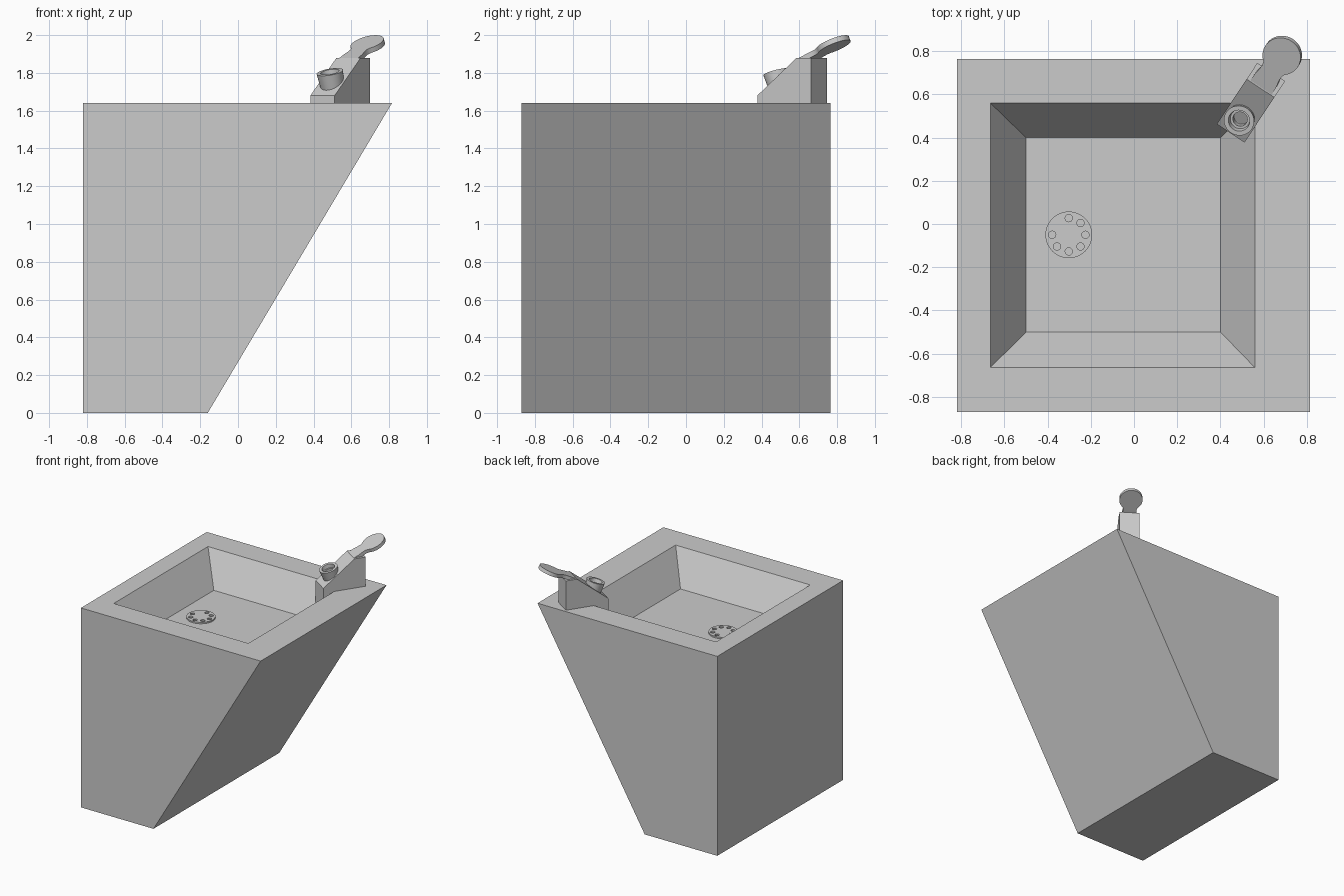
import bpy, bmesh, math
from mathutils import Matrix, Vector

if "Cube" in bpy.data.objects:
    bpy.data.objects.remove(bpy.data.objects["Cube"])

RIM, FLOOR = 1.64, 1.385


def finish(name, bm, matrix=None, smooth=False):
    if matrix:
        bm.transform(matrix)
    bmesh.ops.recalc_face_normals(bm, faces=bm.faces)
    mesh = bpy.data.meshes.new(name)
    bm.to_mesh(mesh)
    bm.free()
    ob = bpy.data.objects.new(name, mesh)
    bpy.context.collection.objects.link(ob)
    if smooth:
        bpy.ops.object.select_all(action='DESELECT')
        ob.select_set(True)
        bpy.context.view_layer.objects.active = ob
        bpy.ops.object.shade_smooth_by_angle(angle=math.radians(35))
    return ob


def rect(bm, x0, x1, y0, y1, z):
    return [bm.verts.new((x, y, z)) for x, y in ((x0, y0), (x1, y0), (x1, y1), (x0, y1))]


def extrude(bm, pts, vec):
    face = bm.faces.new([bm.verts.new(p) for p in pts])
    new = bmesh.ops.extrude_face_region(bm, geom=[face])['geom']
    bmesh.ops.translate(bm, vec=vec, verts=[g for g in new if isinstance(g, bmesh.types.BMVert)])


def cylinder(bm, r, depth, loc, n=32):
    bmesh.ops.create_cone(bm, cap_ends=True, segments=n, radius1=r, radius2=r,
                          depth=depth, matrix=Matrix.Translation(loc))


# Pedestal with slanted side and tapered basin, as stacked rectangular loops
bm = bmesh.new()
loops = [rect(bm, -0.82, -0.16, -0.87, 0.765, 0),
         rect(bm, -0.82, 0.815, -0.87, 0.765, RIM),
         rect(bm, -0.665, 0.56, -0.665, 0.56, RIM),
         rect(bm, -0.50, 0.40, -0.50, 0.40, FLOOR)]
bm.faces.new(loops[0])
bm.faces.new(loops[-1])
for a, b in zip(loops, loops[1:]):
    for i in range(4):
        j = (i + 1) % 4
        bm.faces.new((a[i], a[j], b[j], b[i]))
finish("basin_body", bm)

# Drain plate with a ring of holes
cx, cy = -0.302, -0.05
bm = bmesh.new()
cylinder(bm, 0.108, 0.02, (cx, cy, FLOOR + 0.002), 48)
drain = finish("drain_plate", bm, smooth=True)
bm = bmesh.new()
for k in range(8):
    if k == 3:
        continue
    a = k * math.pi / 4
    cylinder(bm, 0.017, 0.03, (cx + 0.077 * math.cos(a), cy + 0.077 * math.sin(a), FLOOR + 0.016), 16)
cutter = finish("drain_hole_cutter", bm)
cutter.hide_render = True
cutter.hide_viewport = True
mod = drain.modifiers.new("holes", 'BOOLEAN')
mod.operation = 'DIFFERENCE'
mod.solver = 'EXACT'
mod.object = cutter

# Tap frame: local x runs diagonally towards the back corner
tap = Matrix.Translation((0.4475, 0.42, 0)) @ Matrix.Rotation(math.radians(56.5), 4, 'Z')

# Wedge block, sunk into the basin corner
bm = bmesh.new()
profile = [(0, 1.46), (0.34, 1.46), (0.34, 1.88), (0.25, 1.88), (0, 1.68)]
extrude(bm, [(x, -0.077, z) for x, z in profile], (0, 0.154, 0))
finish("tap_block", bm, tap)

# Flared hollow spout, tilted towards the basin
bm = bmesh.new()
rings = [(0.057, -0.13), (0.071, 0), (0.05, 0), (0.046, -0.03), (0.034, -0.03), (0.034, -0.07)]
prev = None
for r, z in rings:
    ring = [bm.verts.new((r * math.cos(i * math.tau / 32), r * math.sin(i * math.tau / 32), z))
            for i in range(32)]
    if prev:
        for i in range(32):
            j = (i + 1) % 32
            bm.faces.new((prev[i], prev[j], ring[j], ring[i]))
    else:
        bm.faces.new(ring)
    prev = ring
bm.faces.new(prev)
finish("spout", bm, tap @ Matrix.Translation((0.07, 0, 1.805)) @ Matrix.Rotation(math.radians(-17), 4, 'Y'),
       smooth=True)

# Paddle handle: flared root, narrow neck, round pad
bm = bmesh.new()
side = [(0.0, 0.06), (0.05, 0.058), (0.08, 0.053), (0.105, 0.052)]
pad = [(0.195 + 0.093 * math.cos(a), 0.09 * math.sin(a))
       for a in (math.radians(140 - 280 * i / 28) for i in range(29))]
outline = side + pad + [(x, -y) for x, y in reversed(side)]
extrude(bm, [(x, y, 0) for x, y in outline], (0, 0, -0.028))
finish("handle", bm, tap @ Matrix.Translation((0.25, 0, 1.878)) @ Matrix.Rotation(math.radians(-25), 4, 'Y'),
       smooth=True)
